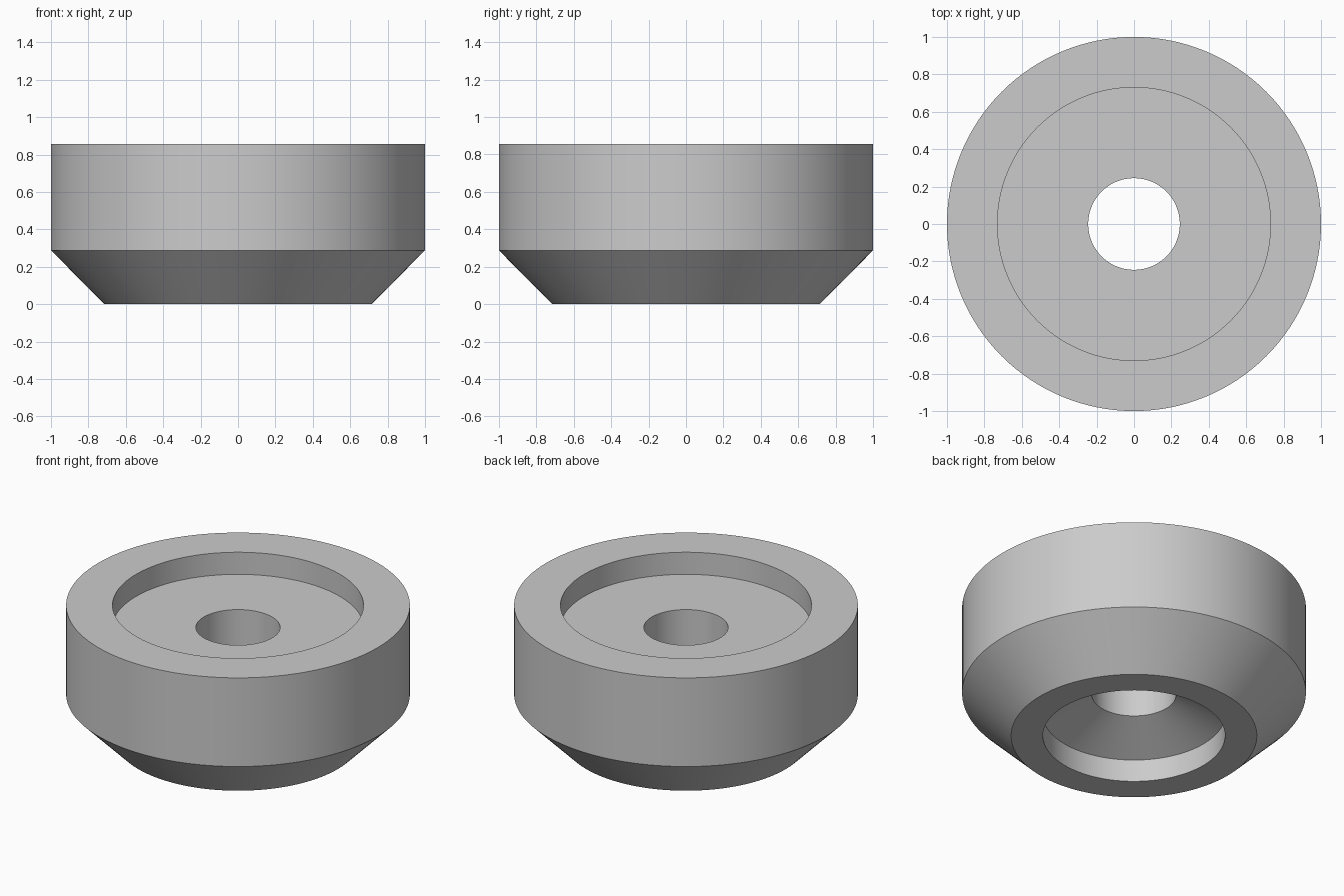
import bpy, bmesh, math

cube = bpy.data.objects.get("Cube")
if cube:
    bpy.data.objects.remove(cube, do_unlink=True)

SEGMENTS = 128

# One plain grey for the whole part
grey = bpy.data.materials.new("plain_grey")
grey.use_nodes = True
colour = (0.6, 0.6, 0.6, 1.0)
grey.diffuse_color = colour
grey.node_tree.nodes["Principled BSDF"].inputs["Base Color"].default_value = colour

# Closed half section (radius, height)
section = [
    (0.53, 0.0), (0.715, 0.0),      # bottom rim
    (1.0, 0.288), (1.0, 0.857),     # chamfer and outer wall
    (0.73, 0.857), (0.73, 0.715),   # top rim and top recess
    (0.245, 0.715), (0.245, 0.275), # recess floor and through hole
    (0.53, 0.143),                  # conical ceiling of the bottom recess
]


def revolve(name, profile, material):
    """Revolve a closed section around the z axis into a solid."""
    bm = bmesh.new()
    verts = [bm.verts.new((r, 0, z)) for r, z in profile]
    edges = [bm.edges.new((a, b)) for a, b in zip(verts, verts[1:] + verts[:1])]
    bmesh.ops.spin(bm, geom=verts + edges, cent=(0, 0, 0), axis=(0, 0, 1),
                   angle=math.tau, steps=SEGMENTS)
    bmesh.ops.remove_doubles(bm, verts=bm.verts, dist=1e-4)
    bmesh.ops.recalc_face_normals(bm, faces=bm.faces)
    mesh = bpy.data.meshes.new(name)
    bm.to_mesh(mesh)
    bm.free()
    mesh.materials.append(material)
    obj = bpy.data.objects.new(name, mesh)
    bpy.context.collection.objects.link(obj)
    return obj


# Chamfered round foot, smooth around and sharp at the rims
foot = revolve("round_foot", section, grey)
bpy.ops.object.select_all(action="DESELECT")
foot.select_set(True)
bpy.context.view_layer.objects.active = foot
bpy.ops.object.shade_smooth_by_angle(angle=math.radians(20))
